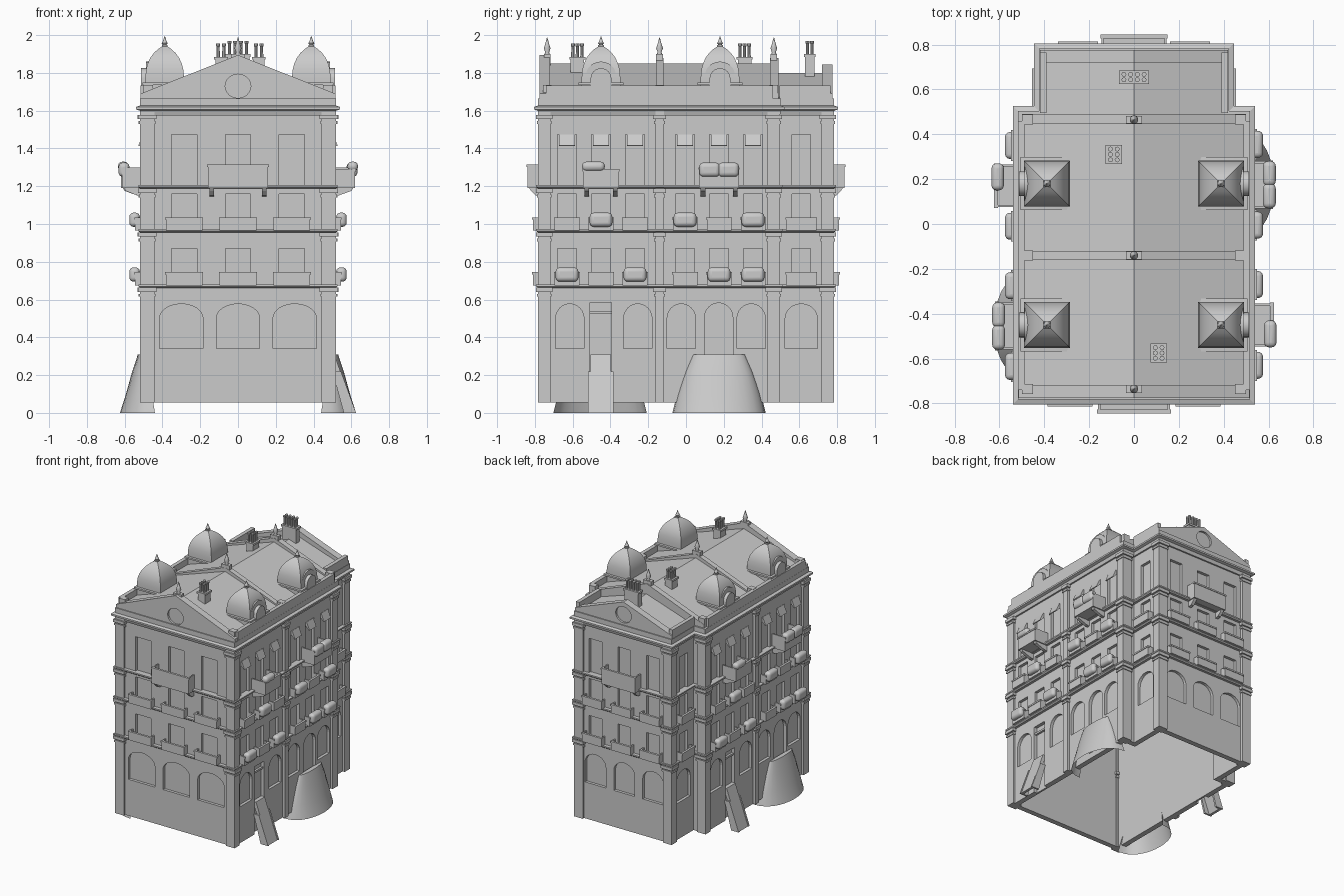
import bpy, bmesh, math
from mathutils import Matrix, Vector

if "Cube" in bpy.data.objects:
    bpy.data.objects.remove(bpy.data.objects["Cube"])

PLAN = [(-.5, -.765), (.5, -.765), (.5, .485), (.405, .485),
        (.405, .765), (-.405, .765), (-.405, .485), (-.5, .485)]


def frame(deg, x, y):
    return Matrix.Translation((x, y, 0)) @ Matrix.Rotation(math.radians(deg), 4, 'Z')


# Wall frames: local u runs along the wall, n points outward
FRONT, BACK = frame(0, 0, -.765), frame(180, 0, .765)
RIGHT, LEFT = frame(90, .5, -.14), frame(-90, -.5, -.14)
REAR_R, REAR_L = frame(90, .405, .62), frame(-90, -.405, .62)
I = Matrix.Identity(4)


def loft(bm, rings, M=I, caps=True, wrap=False, closed=True):
    vs = [[bm.verts.new(M @ Vector(p)) for p in r] for r in rings]
    n = len(vs[0])
    for a, b in zip(vs, vs[1:] + (vs[:1] if wrap else [])):
        for i in range(n if closed else n - 1):
            j = (i + 1) % n
            bm.faces.new((a[i], a[j], b[j], b[i]))
    if caps and not wrap:
        bm.faces.new(vs[0])
        bm.faces.new(vs[-1][::-1])


def panel(bm, pts, n0, n1, M=I):       # (u, z) outline pushed along n
    loft(bm, [[(u, -n, z) for u, z in pts] for n in (n0, n1)], M)


def profile(bm, pts, u0, u1, M=I):     # (n, z) outline pushed along u
    loft(bm, [[(u, -n, z) for n, z in pts] for u in (u0, u1)], M)


def box(bm, u0, u1, n0, n1, z0, z1, M=I):
    panel(bm, [(u0, z0), (u1, z0), (u1, z1), (u0, z1)], n0, n1, M)


def block(bm, x, y, sx, sy, z0, z1):
    box(bm, x - sx / 2, x + sx / 2, -y - sy / 2, -y + sy / 2, z0, z1)


def arch(u, hw, z0, spring, rise, steps=12):
    return [(u - hw, z0), (u + hw, z0)] + [
        (u + hw * math.cos(math.pi * i / steps), spring + rise * math.sin(math.pi * i / steps))
        for i in range(steps + 1)]


def spin(bm, x, y, prof, sides=10):    # turned (radius, z) profile
    loft(bm, [[(x + r * math.cos(2 * math.pi * i / sides), y + r * math.sin(2 * math.pi * i / sides), z)
               for i in range(sides)] for r, z in prof])


def ring(bm, prof):                    # closed (offset, z) profile swept round the plan
    rings = []
    for off, z in prof:
        r = []
        for i, p in enumerate(PLAN):
            a, b = Vector(PLAN[i - 1]), Vector(PLAN[(i + 1) % len(PLAN)])
            d1, d2 = (Vector(p) - a).normalized(), (b - Vector(p)).normalized()
            r.append((p[0] + off * (d1.y + d2.y), p[1] - off * (d1.x + d2.x), z))
        rings.append(r)
    loft(bm, rings, wrap=True)


def finish(name, bm, smooth=None, bevel=0):
    bmesh.ops.recalc_face_normals(bm, faces=bm.faces)
    me = bpy.data.meshes.new(name)
    bm.to_mesh(me)
    bm.free()
    ob = bpy.data.objects.new(name, me)
    bpy.context.collection.objects.link(ob)
    bpy.ops.object.select_all(action='DESELECT')
    bpy.context.view_layer.objects.active = ob
    ob.select_set(True)
    if bevel:
        m = ob.modifiers.new("round", 'BEVEL')
        m.width, m.segments = bevel, 4
    if smooth:
        bpy.ops.object.shade_smooth_by_angle(angle=math.radians(smooth))
    return ob


def carve(ob, bm):
    cut = finish("opening_cutter", bm)
    cut.hide_render = True
    m = ob.modifiers.new("openings", 'BOOLEAN')
    m.operation, m.solver, m.object = 'DIFFERENCE', 'EXACT', cut
    bpy.context.view_layer.objects.active = ob
    bpy.ops.object.modifier_apply(modifier=m.name)
    bpy.data.objects.remove(cut)


SIDE_U = [-.49, -.31, -.13, .135, .315, .495]
FLOORS = [(.68, .87), (.97, 1.16), (1.205, 1.475)]
# frame, window centres, window half width, arch centres, arch half width
FACADES = [(FRONT, (-.285, 0, .285), .067, (-.3, 0, .3), .115),
           (BACK, (-.25, 0, .25), .055, (-.25, 0, .25), .09),
           (RIGHT, SIDE_U, .05, (-.475, -.115, .115, .485), .075),
           (LEFT, SIDE_U, .05, (-.475, -.115, .115, .485), .075),
           (REAR_R, (-.01,), .05, (-.01,), .085),
           (REAR_L, (.01,), .05, (.01,), .085)]

# Hollow walls with recessed windows, arches and doors
bm = bmesh.new()
ring(bm, [(0, .055), (0, 1.63), (-.04, 1.63), (-.04, .055)])
walls = finish("walls", bm)
bm = bmesh.new()
for M, us, hw, arcs, ahw in FACADES:
    for u in us:
        for z0, z1 in FLOORS:
            box(bm, u - hw, u + hw, -.022, .05, z0, z1, M)
    for u in arcs:
        panel(bm, arch(u, ahw, .34, .5, .077), -.022, .05, M)
for M in (RIGHT, LEFT):
    box(bm, -.367, -.255, -.025, .05, .02, .585, M)
    panel(bm, arch(.313, .075, .1, .505, .077), -.025, .05, M)
carve(walls, bm)

# Door transoms
bm = bmesh.new()
for M in (RIGHT, LEFT):
    box(bm, -.367, -.255, -.024, -.008, .525, .54, M)
finish("door_transoms", bm)

# Floor bands and main cornice
bm = bmesh.new()
for z in (.662, .955, 1.188):
    ring(bm, [(-.01, z), (.018, z), (.028, z + .008), (.028, z + .018), (-.01, z + .018)])
finish("floor_bands", bm)
bm = bmesh.new()
ring(bm, [(-.03, 1.575), (.012, 1.575), (.02, 1.6), (.04, 1.607), (.04, 1.62),
          (.018, 1.627), (.018, 1.665), (-.03, 1.665)])
finish("cornice", bm)

# Pilasters with stepped capitals
bm = bmesh.new()
for s in (-1, 1):
    for x, y, sx, sy in ((.48, -.75, .075, .065), (.5, -.14, .04, .045),
                         (.48, .465, .075, .065), (.385, .75, .075, .065)):
        block(bm, s * x, y, sx, sy, .055, 1.6)
        for z in (.615, .908, 1.14, 1.53):
            block(bm, s * x, y, sx + .012, sy + .012, z, z + .015)
            block(bm, s * x, y, sx + .022, sy + .022, z + .025, z + .048)
finish("pilasters", bm)


def balcony(bm, M, u, w, d, z0, z1, t=.01):
    a, b = u - w / 2, u + w / 2
    box(bm, a, b, -.005, d, z0, z0 + .012, M)
    box(bm, a, b, d - t, d, z0, z1, M)
    box(bm, a, a + t, -.005, d, z0, z1, M)
    box(bm, b - t, b, -.005, d, z0, z1, M)
    box(bm, a - .004, b + .004, d - t - .003, d + .004, z1 - .012, z1, M)


# Small balconies on the two middle floors
bm = bmesh.new()
for M, us, hw, _, _ in FACADES:
    side = len(us) == 6
    for u in us:
        for z in (.675, .965):
            balcony(bm, M, u, .13 if side else 2 * hw + .06, .045, z, z + .07)
finish("small_balconies", bm)

# Large balconies with brackets on the top floor
bm = bmesh.new()
for M, u, w, d, z1 in ((FRONT, 0, .32, .075, 1.315), (BACK, 0, .29, .075, 1.315),
                       (RIGHT, -.31, .19, .12, 1.29), (LEFT, -.31, .19, .12, 1.29),
                       (RIGHT, .315, .21, .115, 1.3), (LEFT, .315, .21, .115, 1.3)):
    balcony(bm, M, u, w, d, 1.19, z1)
    for s in (-1, 1):
        c = u + s * (w / 2 - .02)
        profile(bm, [(-.005, 1.19), (d - .01, 1.19), (d - .02, 1.175), (.03, 1.15), (-.005, 1.145)],
                c - .012, c + .012, M)
finish("large_balconies", bm)

# Rounded cloths hung over the railings
bm = bmesh.new()
for M in (RIGHT, LEFT):
    for z, picks in ((.695, (0, 2, 4, 5)), (.985, (1, 3, 5))):
        for i in picks:
            box(bm, SIDE_U[i] - .06, SIDE_U[i] + .06, .02, .075, z, z + .075, M)
    box(bm, -.41, -.29, .08, .135, 1.28, 1.33, M)
    for u in (.265, .365):
        box(bm, u - .055, u + .055, .075, .132, 1.25, 1.325, M)
finish("railing_cloths", bm, 40, .022)

# Window hoods on the top floor
bm = bmesh.new()
for M in (RIGHT, LEFT):
    for u in SIDE_U:
        profile(bm, [(-.022, 1.475), (.002, 1.475), (.028, 1.415), (.022, 1.412), (-.022, 1.46)],
                u - .042, u + .042, M)
finish("window_hoods", bm)

# Flared aprons at the main entrances
bm = bmesh.new()
for M in (RIGHT, LEFT):
    rings = []
    for z, cn, rn, ru in ((0, -.06, .185, .247), (.1, -.045, .138, .222), (.22, -.02, .08, .178), (.31, -.005, .035, .137)):
        rings.append([(.315 + ru * math.cos(math.pi * i / 14),
                       -(cn + rn * math.sin(math.pi * i / 14) ** .8), z) for i in range(15)])
    loft(bm, rings, M, caps=False, closed=False)
    bm.faces.new([bm.verts.new(M @ Vector(p)) for p in rings[-1]])
finish("entrance_aprons", bm, 40)

# Door ramps with cheek walls
bm = bmesh.new()
for M in (RIGHT, LEFT):
    profile(bm, [(-.02, .31), (.01, .31), (.12, 0), (.1, 0)], -.365, -.257, M)
    for u in (-.38, -.257):
        profile(bm, [(.0, .22), (.045, .22), (.125, 0), (.06, 0)], u, u + .014, M)
finish("door_ramps", bm)

# Roofs and side parapets
bm = bmesh.new()
panel(bm, [(-.5, 1.63), (.5, 1.63), (.5, 1.68), (0, 1.85), (-.5, 1.68)], -.485, .75)
panel(bm, [(-.4, 1.63), (.4, 1.63), (.4, 1.67), (0, 1.8), (-.4, 1.67)], -.755, -.48)
finish("roofs", bm)
bm = bmesh.new()
for s in (-1, 1):
    block(bm, s * .502, -.14, .03, 1.2, 1.66, 1.733)
    block(bm, s * .405, .63, .03, .27, 1.66, 1.733)
    for y in (-.735, -.14, .465):
        block(bm, s * .475, y, .05, .045, 1.66, 1.735)
finish("side_parapets", bm)

# Gable walls with a round recess front and back
bm = bmesh.new()
panel(bm, [(-.515, 1.64), (.515, 1.64), (.515, 1.69), (0, 1.895), (-.515, 1.69)], .72, .775)
panel(bm, [(-.5, 1.64), (.5, 1.64), (.5, 1.69), (0, 1.88), (-.5, 1.69)], .12, .16)
panel(bm, [(-.5, 1.64), (.5, 1.64), (.5, 1.69), (0, 1.88), (-.5, 1.69)], -.49, -.445)
panel(bm, [(-.42, 1.64), (.42, 1.64), (.42, 1.69), (0, 1.845), (-.42, 1.69)], -.775, -.72)
gables = finish("gable_walls", bm)
bm = bmesh.new()
for M, z in ((FRONT, 1.73), (BACK, 1.745)):
    panel(bm, [(.068 * math.cos(math.pi * i / 12), z + .063 * math.sin(math.pi * i / 12))
               for i in range(24)], -.005, .08, M)
carve(gables, bm)

# Ridge finials
bm = bmesh.new()
for y in (-.735, -.14, .465):
    block(bm, 0, y, .07, .035, 1.82, 1.9)
    spin(bm, 0, y, [(.018, 1.89), (.011, 1.91), (.019, 1.93), (.012, 1.95), (.001, 1.988)])
finish("ridge_finials", bm, 40)

# Square domes with dormers and finials
dome, dorm = bmesh.new(), bmesh.new()
DOME = ((.118, 1.735), (.118, 1.748), (.102, 1.75), (.102, 1.78), (.098, 1.82), (.09, 1.85),
        (.076, 1.88), (.058, 1.905), (.036, 1.925), (.012, 1.942))
for s in (-1, 1):
    for y in (-.45, .18):
        x = s * .388
        block(dome, x, y, .21, .21, 1.64, 1.74)
        loft(dome, [[(x + a * h, y + b * h, z) for a, b in ((-1, -1), (1, -1), (1, 1), (-1, 1))]
                    for h, z in DOME])
        block(dome, x, y, .03, .03, 1.935, 1.948)
        spin(dome, x, y, [(.008, 1.945), (.016, 1.957), (.009, 1.97), (.001, 1.995)])
        M = frame(90 * s, x, y)
        panel(dorm, arch(0, .08, 1.66, 1.785, .075), .02, .1, M)
        panel(dorm, arch(0, .055, 1.66, 1.77, .055), .05, .125, M)
finish("domes", dome, 35)
finish("dormers", dorm, 35)

# Chimneys with rows of pots
bm = bmesh.new()
for x, y, nx, ny, z0, top in ((-.09, .31, 2, 3, 1.7, 1.955), (.11, -.575, 2, 3, 1.7, 1.955),
                              (0, .655, 4, 2, 1.68, 1.97)):
    sx, sy = nx * .03, ny * .024
    block(bm, x, y, sx, sy, z0, top - .085)
    block(bm, x, y, sx + .012, sy + .012, top - .085, top - .07)
    for i in range(nx):
        for j in range(ny):
            spin(bm, x + (i - (nx - 1) / 2) * .03, y + (j - (ny - 1) / 2) * .024,
                 [(.009, top - .075), (.008, top - .015), (.011, top - .012), (.011, top)], 8)
finish("chimneys", bm, 40)
